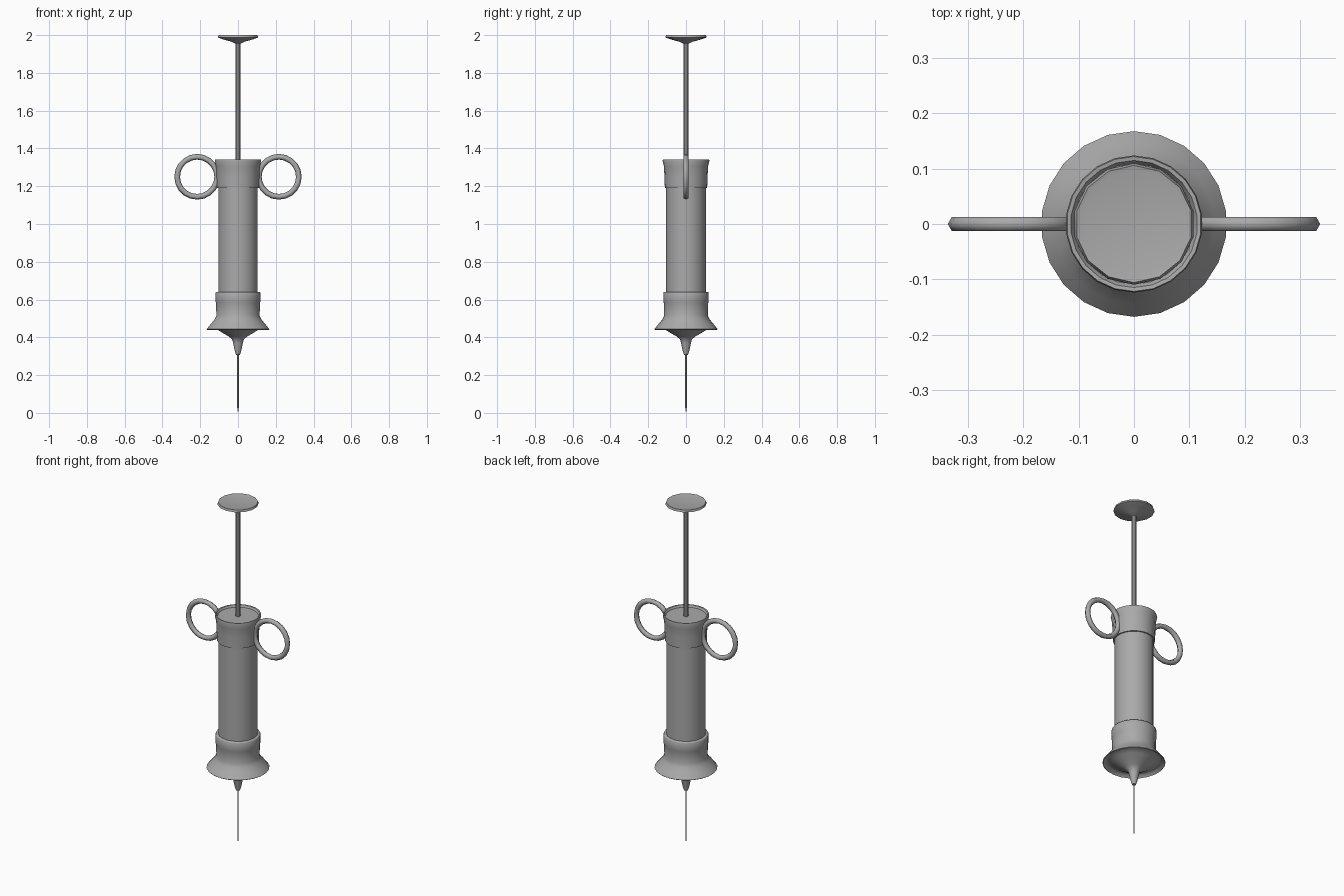
import bpy, bmesh, math

if "Cube" in bpy.data.objects:
    bpy.data.objects.remove(bpy.data.objects["Cube"])

# Dark grey metal
metal = bpy.data.materials.new("dark_metal")
metal.diffuse_color = (0.4, 0.4, 0.4, 1)
metal.use_nodes = True
metal.node_tree.nodes["Principled BSDF"].inputs["Base Color"].default_value = metal.diffuse_color


def finish(name, bm, angle=35):
    bmesh.ops.recalc_face_normals(bm, faces=bm.faces)
    mesh = bpy.data.meshes.new(name)
    bm.to_mesh(mesh)
    bm.free()
    mesh.materials.append(metal)
    obj = bpy.data.objects.new(name, mesh)
    bpy.context.collection.objects.link(obj)
    bpy.ops.object.select_all(action='DESELECT')
    obj.select_set(True)
    bpy.context.view_layer.objects.active = obj
    bpy.ops.object.shade_smooth_by_angle(angle=math.radians(angle))
    return obj


def lathe(name, profile, sides, angle=35):
    """Revolve (radius, z) points about z, with a vertex on +y."""
    bm = bmesh.new()
    rings = []
    for r, z in profile:
        if r == 0:
            rings.append([bm.verts.new((0, 0, z))] * sides)
        else:
            rings.append([bm.verts.new((r * math.sin(2 * math.pi * i / sides),
                                        r * math.cos(2 * math.pi * i / sides), z))
                          for i in range(sides)])
    for a, b in zip(rings, rings[1:]):
        for i in range(sides):
            j = (i + 1) % sides
            bm.faces.new(list(dict.fromkeys((a[i], a[j], b[j], b[i]))))
    return finish(name, bm, angle)


def torus(name, cx, cz, major, minor, n=20, m=6):
    bm = bmesh.new()
    grid = []
    for i in range(n):
        a = 2 * math.pi * i / n
        row = []
        for k in range(m):
            b = 2 * math.pi * k / m
            r = major + minor * math.cos(b)
            row.append(bm.verts.new((cx + r * math.cos(a), minor * math.sin(b),
                                     cz + r * math.sin(a))))
        grid.append(row)
    for i in range(n):
        for k in range(m):
            i2, k2 = (i + 1) % n, (k + 1) % m
            bm.faces.new((grid[i][k], grid[i2][k], grid[i2][k2], grid[i][k2]))
    return finish(name, bm, 80)


# Needle with a fine point
lathe("needle", [(0, 0), (0.004, 0.025), (0.004, 0.32), (0, 0.32)], 8)

# Lower cap: nozzle, hollow underside, flared skirt and collar
lathe("nozzle_cap", [
    (0, 0.306), (0.011, 0.308), (0.019, 0.335), (0.026, 0.37), (0.032, 0.39),
    (0.05, 0.405), (0.08, 0.422), (0.112, 0.442), (0.137, 0.455), (0.152, 0.455),
    (0.165, 0.440), (0.168, 0.443), (0.146, 0.470), (0.125, 0.495),
    (0.116, 0.515), (0.117, 0.58), (0.120, 0.590), (0.120, 0.636),
    (0.117, 0.641), (0.104, 0.641)], 22, 60)

# Barrel
lathe("barrel", [(0.105, 0.60), (0.105, 1.22)], 22)

# Upper collar with flared lip and shallow recessed floor
lathe("top_collar", [
    (0.104, 1.19), (0.112, 1.19), (0.114, 1.25), (0.117, 1.305), (0.124, 1.335),
    (0.122, 1.342), (0.115, 1.341), (0.109, 1.330), (0, 1.330)], 22)

# Plunger rod
lathe("plunger_rod", [(0, 1.31), (0.013, 1.31), (0.013, 1.97), (0, 1.97)], 10)

# Thumb disc on the plunger
lathe("thumb_disc", [
    (0, 1.955), (0.014, 1.955), (0.035, 1.965), (0.080, 1.977), (0.110, 1.988),
    (0.106, 2.0), (0.098, 1.998), (0, 1.998)], 14)

# Finger rings on both sides
for side, name in ((-1, "finger_ring_left"), (1, "finger_ring_right")):
    torus(name, side * 0.216, 1.25, 0.106, 0.015)
